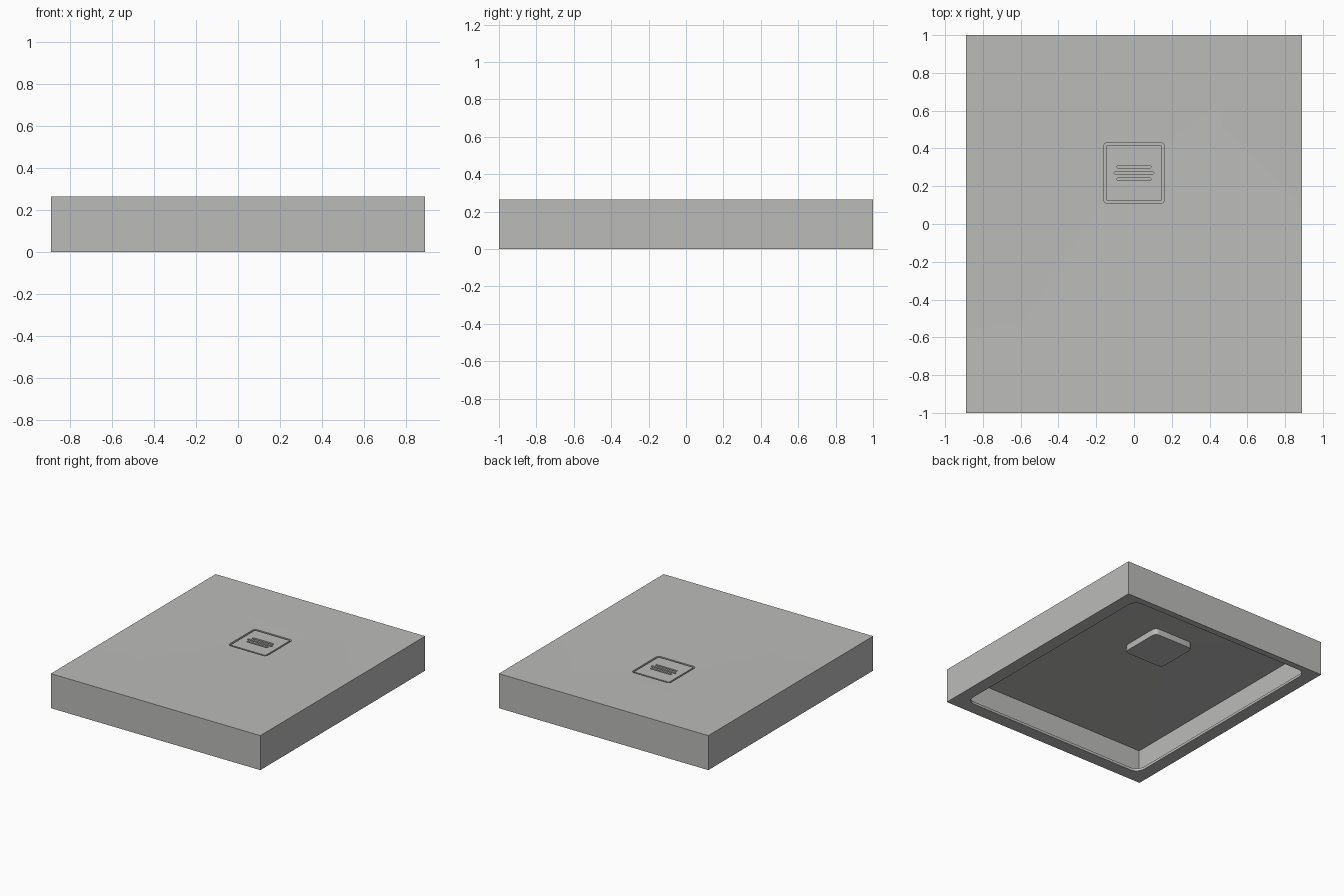
import bpy, bmesh, math

cube = bpy.data.objects.get("Cube")
if cube:
    bpy.data.objects.remove(cube, do_unlink=True)

WIDTH, DEPTH, HEIGHT = 1.78, 2.0, 0.265
DRAIN_Y = 0.27
SEGMENTS = 6

stone = bpy.data.materials.new("stone_grey")
stone.use_nodes = True
grey = (0.5, 0.5, 0.49, 1)
stone.diffuse_color = grey
stone.node_tree.nodes["Principled BSDF"].inputs["Base Color"].default_value = grey


def rounded_rect(cy, w, d, r):
    """Outline with the same point count for any corner radius."""
    points = []
    for i, (sx, sy) in enumerate([(1, 1), (-1, 1), (-1, -1), (1, -1)]):
        for k in range(SEGMENTS + 1):
            a = math.pi / 2 * (i + k / SEGMENTS)
            points.append((sx * (w / 2 - r) + r * math.cos(a),
                           cy + sy * (d / 2 - r) + r * math.sin(a)))
    return points


def finish(obj):
    bpy.ops.object.select_all(action='DESELECT')
    obj.select_set(True)
    bpy.context.view_layer.objects.active = obj
    if obj.type == 'CURVE':
        bpy.ops.object.convert(target='MESH')
    bpy.ops.object.shade_smooth_by_angle(angle=math.radians(30))


# Hollow tray: outlines lofted from the drain recess, over the top and
# outer walls, around the bottom lip and along the inside to the drain box.
# Each entry: centre y, width, depth, corner radius, z
outlines = [
    (DRAIN_Y, 0.325, 0.325, 0.025, 0.21),
    (DRAIN_Y, 0.325, 0.325, 0.025, 0.256),
    (0, WIDTH, DEPTH, 0, HEIGHT),
    (0, WIDTH, DEPTH, 0, 0),
    (0.025, WIDTH - 0.2, DEPTH - 0.15, 0.07, 0),
    (0.025, WIDTH - 0.2, DEPTH - 0.15, 0.07, 0.02),
    (0, WIDTH - 0.04, DEPTH - 0.04, 0, 0.02),
    (0, WIDTH - 0.04, DEPTH - 0.04, 0, 0.245),
    (DRAIN_Y, 0.34, 0.34, 0.035, 0.238),
    (DRAIN_Y, 0.34, 0.34, 0.035, 0.19),
]
bm = bmesh.new()
loops = [[bm.verts.new((x, y, z)) for x, y in rounded_rect(cy, w, d, r)]
         for cy, w, d, r, z in outlines]
for lower, upper in zip(loops, loops[1:]):
    for i in range(len(lower)):
        j = (i + 1) % len(lower)
        bm.faces.new((lower[i], lower[j], upper[j], upper[i]))
bm.faces.new(loops[0])
bm.faces.new(loops[-1])
bmesh.ops.remove_doubles(bm, verts=bm.verts, dist=0.0001)
bmesh.ops.recalc_face_normals(bm, faces=bm.faces)
mesh = bpy.data.meshes.new("shower_tray")
bm.to_mesh(mesh)
bm.free()
mesh.materials.append(stone)
tray = bpy.data.objects.new("shower_tray", mesh)
bpy.context.collection.objects.link(tray)
finish(tray)

# Drain cover: filled flat curve with three rounded slots left open
curve = bpy.data.curves.new("drain_cover", 'CURVE')
curve.dimensions = '2D'
curve.fill_mode = 'BOTH'
curve.extrude = 0.012
shapes = [rounded_rect(0, 0.298, 0.298, 0.012)]
for y, length in [(0.033, 0.18), (0, 0.21), (-0.033, 0.18)]:
    shapes.append(rounded_rect(y, length, 0.016, 0.0075))
for shape in shapes:
    spline = curve.splines.new('POLY')
    spline.points.add(len(shape) - 1)
    for point, (x, y) in zip(spline.points, shape):
        point.co = (x, y, 0, 1)
    spline.use_cyclic_u = True
curve.materials.append(stone)
cover = bpy.data.objects.new("drain_cover", curve)
cover.location = (0, DRAIN_Y, 0.243)
bpy.context.collection.objects.link(cover)
finish(cover)

# Hidden post carrying the cover above the recess floor
bpy.ops.mesh.primitive_cylinder_add(vertices=24, radius=0.02, depth=0.022,
                                    location=(0, DRAIN_Y + 0.1, 0.221))
post = bpy.context.object
post.name = "cover_post"
post.data.materials.append(stone)
finish(post)
